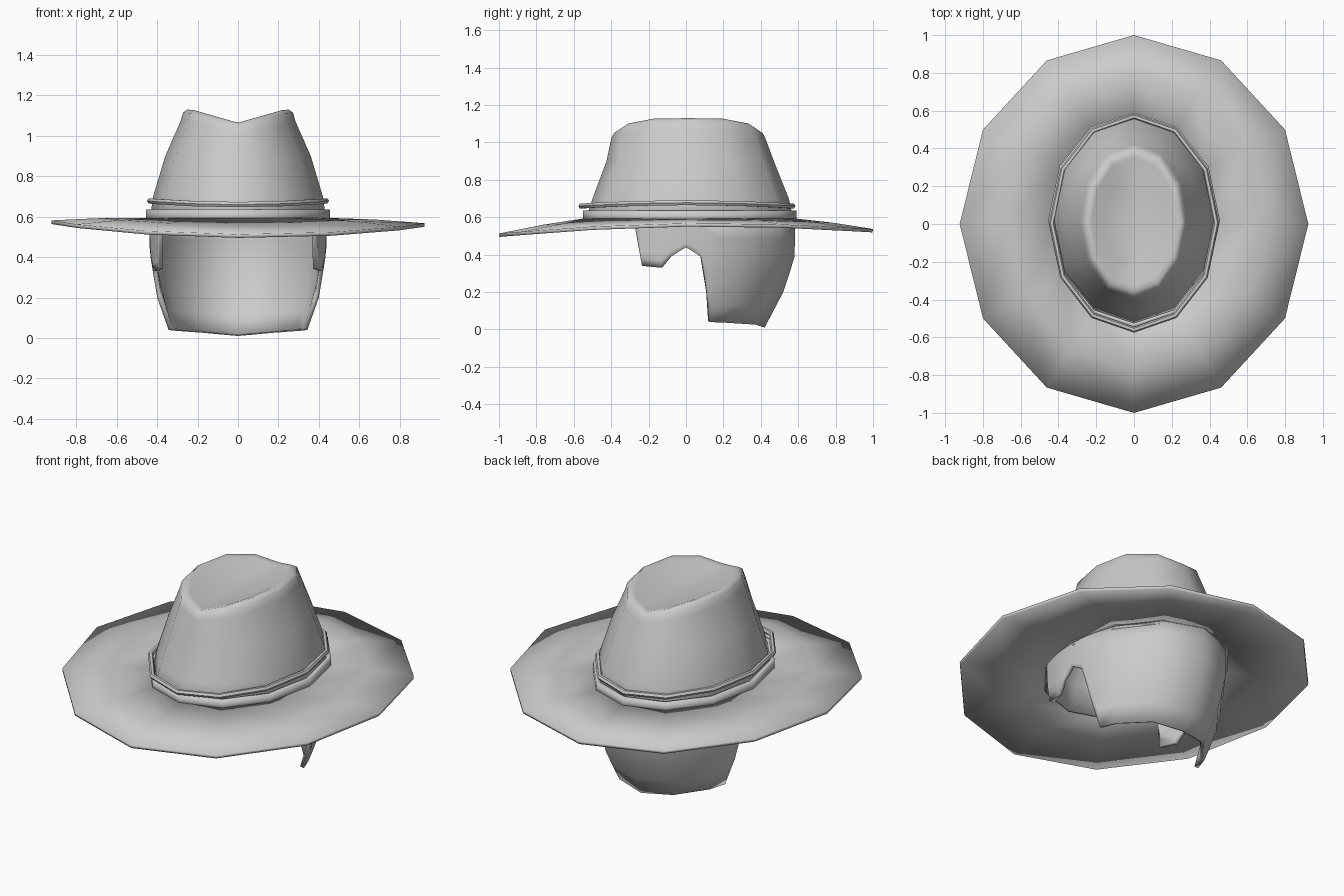
import bpy
import bmesh
from math import sin, cos, tau, asin, radians, pi

cube = bpy.data.objects.get("Cube")
if cube:
    bpy.data.objects.remove(cube, do_unlink=True)

felt = bpy.data.materials.new("grey_felt")
felt.use_nodes = True
GREY = (0.6, 0.6, 0.6, 1)
felt.diffuse_color = GREY
felt.node_tree.nodes["Principled BSDF"].inputs["Base Color"].default_value = GREY

SIDES = 12


def ring(rx, front, back, height):
    """Twelve-sided oval; height is a function of the angle."""
    cy, ry = (front + back) / 2, (back - front) / 2
    angles = [tau * i / SIDES for i in range(SIDES)]
    return [(rx * cos(a), cy + ry * sin(a), height(a)) for a in angles]


def level(z):
    return lambda a: z


def loft(name, rows, wrap=True, close=False, tip=None, thick=0, angle=40):
    """Bridge rows of points into one smooth-shaded part."""
    bm = bmesh.new()
    grid = [[bm.verts.new(p) for p in row] for row in rows]
    pairs = list(zip(grid, grid[1:])) + ([(grid[-1], grid[0])] if close else [])
    n = len(rows[0])
    for low, high in pairs:
        for i in range(n if wrap else n - 1):
            j = (i + 1) % n
            bm.faces.new((low[i], low[j], high[j], high[i]))
    if tip:
        top = bm.verts.new(tip)
        for i in range(n):
            bm.faces.new((grid[-1][i], grid[-1][(i + 1) % n], top))
    bmesh.ops.remove_doubles(bm, verts=bm.verts, dist=0.0005)
    bmesh.ops.recalc_face_normals(bm, faces=bm.faces)
    mesh = bpy.data.meshes.new(name)
    bm.to_mesh(mesh)
    bm.free()
    mesh.materials.append(felt)
    obj = bpy.data.objects.new(name, mesh)
    bpy.context.collection.objects.link(obj)
    if thick:
        mod = obj.modifiers.new("Thickness", 'SOLIDIFY')
        mod.thickness = thick
        mod.offset = -1
    bpy.ops.object.select_all(action='DESELECT')
    obj.select_set(True)
    bpy.context.view_layer.objects.active = obj
    bpy.ops.object.shade_smooth_by_angle(angle=radians(angle))
    return obj


# Crown: tapering wall, raised side ridges and a valley along the top
def ridge(base, rise):
    return lambda a: base + rise * min(1, 1.1 * abs(cos(a)))


loft("crown", [
    ring(0.44, -0.545, 0.58, level(0.56)),
    ring(0.42, -0.50, 0.55, level(0.70)),
    ring(0.36, -0.425, 0.47, level(0.90)),
    ring(0.285, -0.40, 0.425, ridge(1.02, 0.05)),
    ring(0.272, -0.385, 0.41, ridge(1.05, 0.065)),
    ring(0.25, -0.36, 0.385, ridge(1.065, 0.065)),
    ring(0.225, -0.33, 0.355, ridge(1.062, 0.06)),
    ring(0.15, -0.25, 0.27, ridge(1.055, 0.03)),
], tip=(0, 0.01, 1.05), thick=0.015, angle=60)


# Brim: wide sheet dipping at the front and back, a little lower on the left
def brim_edge(a):
    return 0.575 - 0.05 * sin(a) ** 2 + 0.012 * sin(a) - 0.007 * cos(a)


loft("brim", [
    ring(0.425, -0.54, 0.57, level(0.595)),
    ring(0.67, -0.77, 0.785, lambda a: 0.5 * (0.605 + brim_edge(a))),
    ring(0.923, -1.0, 1.0, brim_edge),
], thick=0.018)

# Band: flat strip at the foot of the crown and a rolled cord above it
loft("hat_band", [ring(0.455, -0.55, 0.59, level(z)) for z in (0.575, 0.635)],
     thick=0.025)
cord = []
for k in range(6):
    out, up = 0.015 * cos(tau * k / 6), 0.015 * sin(tau * k / 6)
    cord.append(ring(0.435 + out, -0.56 - out, 0.57 + out,
                     lambda a, up=up: 0.66 + 0.018 * cos(a) ** 2 + up))
loft("band_cord", cord, close=True)

# Neck and ear flap: oval wall narrowing downward, cut by an ear notch
WALL = [(0.0, 0.345, 0.415), (0.2, 0.41, 0.52), (0.38, 0.435, 0.58), (0.6, 0.44, 0.585)]


def radii(z):
    for (z0, x0, y0), (z1, x1, y1) in zip(WALL, WALL[1:]):
        if z <= z1:
            t = (z - z0) / (z1 - z0)
            return x0 + t * (x1 - x0), y0 + t * (y1 - y0)
    return WALL[-1][1:]


# Lower edge from front to back along one side, as (y, z)
EDGE = [(-0.27, 0.53), (-0.235, 0.34), (-0.13, 0.33), (-0.08, 0.39), (0, 0.44),
        (0.08, 0.39), (0.115, 0.2), (0.125, 0.04)]
columns = [(asin(y / radii(z)[1]), z) for y, z in EDGE]
columns += [(radians(30), 0.036), (radians(60), 0.026), (radians(90), 0.01)]
columns += [(pi - a, z) for a, z in reversed(columns[:-1])]
STEPS = 6
flap = []
for step in range(STEPS + 1):
    row = []
    for a, bottom in columns:
        z = bottom + (0.58 - bottom) * step / STEPS
        rx, ry = radii(z)
        row.append((rx * cos(a), ry * sin(a), z))
    flap.append(row)
loft("neck_flap", flap, wrap=False, thick=0.022, angle=45)
